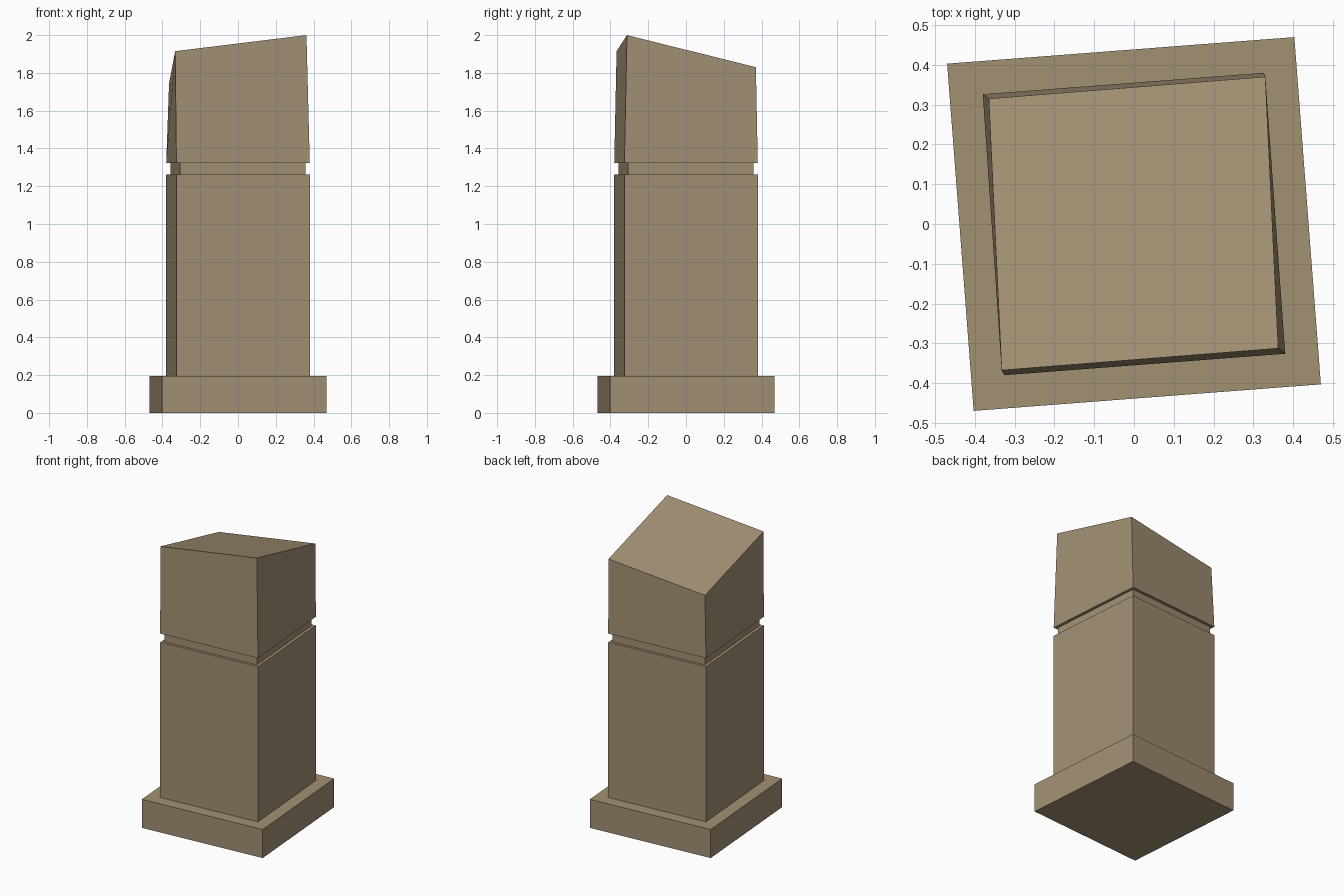
import bpy, bmesh, math

if "Cube" in bpy.data.objects:
    bpy.data.objects.remove(bpy.data.objects["Cube"])

ANGLE = math.radians(4.37)
stone = bpy.data.materials.new("stone")
stone.diffuse_color = (0.36, 0.28, 0.17, 1)
stone.use_nodes = True
stone.node_tree.nodes["Principled BSDF"].inputs["Base Color"].default_value = stone.diffuse_color


def square(half, z):
    """Corners of the slightly turned square, counter-clockwise from front left."""
    c, s = math.cos(ANGLE), math.sin(ANGLE)
    return [(half * (x * c - y * s), half * (x * s + y * c), z)
            for x, y in ((-1, -1), (1, -1), (1, 1), (-1, 1))]


def block(name, lower, upper):
    """Closed four-sided block between two corner loops."""
    bm = bmesh.new()
    a = [bm.verts.new(p) for p in lower]
    b = [bm.verts.new(p) for p in upper]
    bm.faces.new(a[::-1])
    bm.faces.new(b)
    for i in range(4):
        j = (i + 1) % 4
        bm.faces.new((a[i], a[j], b[j], b[i]))
    mesh = bpy.data.meshes.new(name)
    bm.to_mesh(mesh)
    bm.free()
    mesh.materials.append(stone)
    obj = bpy.data.objects.new(name, mesh)
    bpy.context.collection.objects.link(obj)
    return obj


# Base slab, shaft and recessed groove
for name, half, z0, z1 in (("base", 0.4375, 0.0, 0.196),
                           ("shaft", 0.354, 0.196, 1.262),
                           ("groove", 0.334, 1.262, 1.322)):
    block(name, square(half, z0), square(half, z1))

# Head with tapered, slightly twisted sides and a slanted top
block("slanted_head", square(0.354, 1.322),
      [(-0.3325, -0.3675, 1.915), (0.3625, -0.3125, 2.0),
       (0.330, 0.370, 1.83), (-0.365, 0.315, 1.745)])
